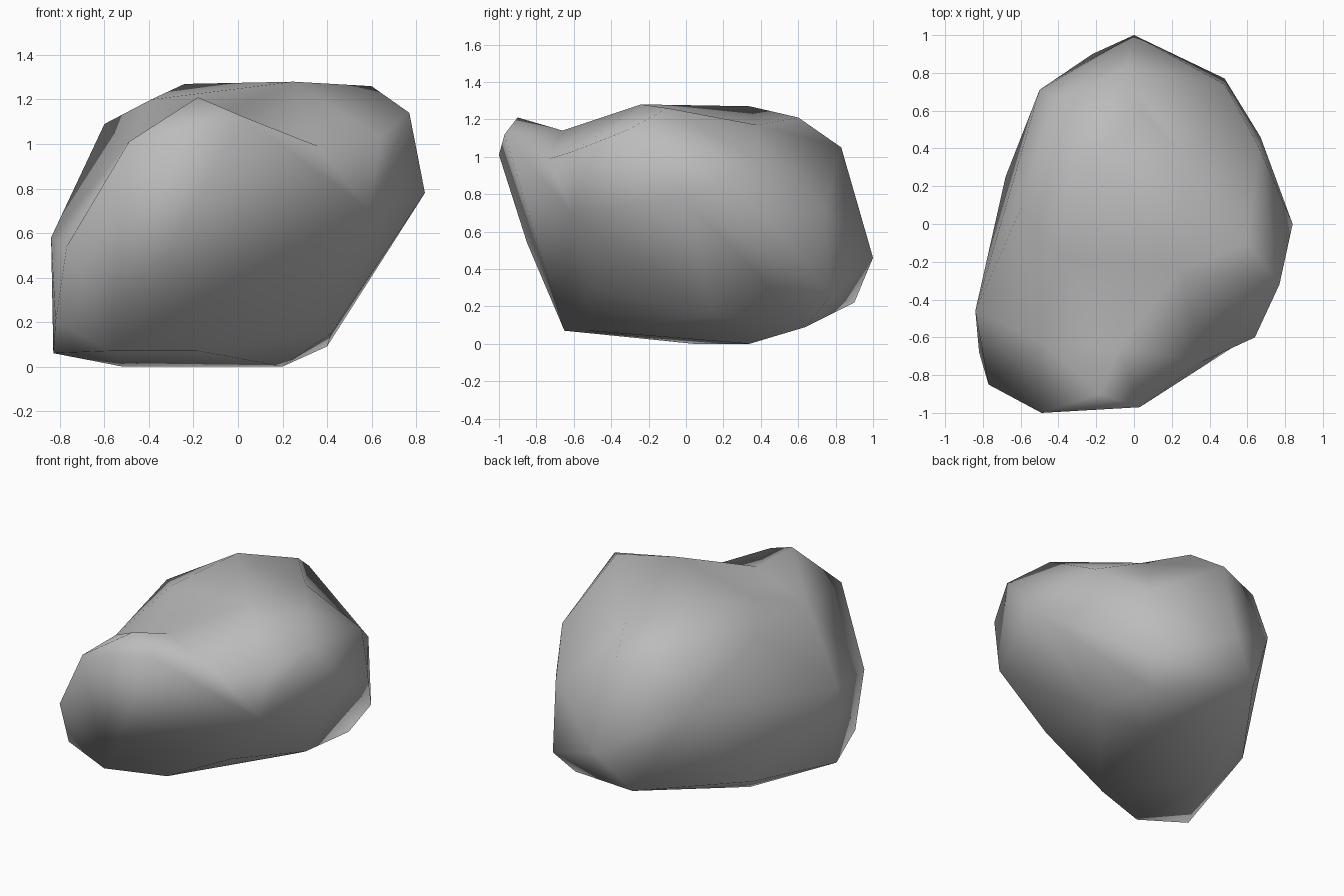
import bpy
import bmesh
from mathutils import Vector

# Remove the default cube if it is present
default_cube = bpy.data.objects.get("Cube")
if default_cube:
    bpy.data.objects.remove(default_cube, do_unlink=True)

# Corner points of the boulder, grouped by region
underside = [(-.52, .04, 0), (.2, .34, 0), (.42, .14, .15), (.4, .64, .09),
             (-.18, -.52, .07), (-.57, -.65, .07), (-.83, -.46, .06), (-.68, .25, .16)]
lower_sides = [(-.82, -.68, .2), (.3, -.5, .31), (.48, .77, .25), (-.22, .9, .22)]
middle_sides = [(-.84, -.46, .58), (-.77, -.85, .54), (.59, -.61, .7), (.84, 0, .78),
                (.67, .46, .64), (.48, .74, .73), (0, 1, .46), (-.5, .71, .76)]
shoulders = [(-.49, -1, 1.01), (.03, -.97, 1.12), (-.18, -.9, 1.21), (.64, -.6, 1.03),
             (.77, -.32, 1.14), (.66, .41, .96), (-.04, .83, 1.05), (-.42, .66, 1.06),
             (-.6, .08, 1.09)]
crown = [(.6, -.1, 1.26), (.25, -.24, 1.28), (-.24, .34, 1.27), (.04, .6, 1.21),
         (-.39, -.17, 1.2)]
hollows = [(-.08, -.66, 1.14), (.25, .38, 1.17), (-.5, -.62, 1), (.36, -.73, .99)]

CENTRE = Vector((0, -.05, .62))
RADII = Vector((.84, 1, .64))
HOLLOW_FLOOR = .5


def direction(point):
    """Direction of a point from the middle, on a unit sphere."""
    offset = Vector(point) - CENTRE
    return Vector([o / r for o, r in zip(offset, RADII)]).normalized()


def faces_out(a, b, c):
    """True when a triangle still faces away from the middle."""
    p, q, r = (v.co - CENTRE for v in (a, b, c))
    return p.cross(q).dot(r) > 1e-4


def should_flip(edge, ends, kept):
    """Stray creases become ridges; ridges between two hollows become valleys."""
    angle = edge.calc_face_angle_signed(0)
    if angle > 0:
        return all(v in kept for v in ends)
    in_hollow = any(v in kept for v in edge.verts)
    if in_hollow and min(v.co.z for v in edge.verts) > HOLLOW_FLOOR:
        return False
    return angle < -.005


def flip_one_edge(bm, kept):
    """Turn the first edge that needs it across its two triangles."""
    for edge in bm.edges:
        first, second = edge.link_loops
        a, b = first.vert, first.link_loop_next.vert
        c, d = first.link_loop_prev.vert, second.link_loop_prev.vert
        if not should_flip(edge, (c, d), kept) or bm.edges.get((c, d)):
            continue
        if not (faces_out(a, d, c) and faces_out(d, b, c)):
            continue
        if bmesh.utils.edge_rotate(edge, False):
            bm.normal_update()
            return True
    return False


# Wrap a skin around the directions, then move each corner to its true place
points = underside + lower_sides + middle_sides + shoulders + crown + hollows
bm = bmesh.new()
for point in points:
    bm.verts.new(direction(point))
bmesh.ops.convex_hull(bm, input=bm.verts[:])
bmesh.ops.triangulate(bm, faces=bm.faces[:])
bmesh.ops.recalc_face_normals(bm, faces=bm.faces[:])
kept = set()
for vert in bm.verts:
    spot = vert.co.copy()
    nearest = min(points, key=lambda p: (direction(p) - spot).length)
    vert.co = nearest
    if nearest in hollows:
        kept.add(vert)
bm.normal_update()

# Settle the facets into a rounded form with a dip behind the front peak
for _ in range(300):
    if not flip_one_edge(bm, kept):
        break
for face in bm.faces:
    face.smooth = True

# Boulder object
mesh = bpy.data.meshes.new("boulder")
bm.to_mesh(mesh)
bm.free()
boulder = bpy.data.objects.new("boulder", mesh)
bpy.context.collection.objects.link(boulder)

# Grey stone
stone = bpy.data.materials.new("grey_stone")
stone.use_nodes = True
grey = (.5, .5, .5, 1)
stone.diffuse_color = grey
for node in stone.node_tree.nodes:
    if node.type == "BSDF_PRINCIPLED":
        node.inputs["Base Color"].default_value = grey
        node.inputs["Roughness"].default_value = .9
mesh.materials.append(stone)
